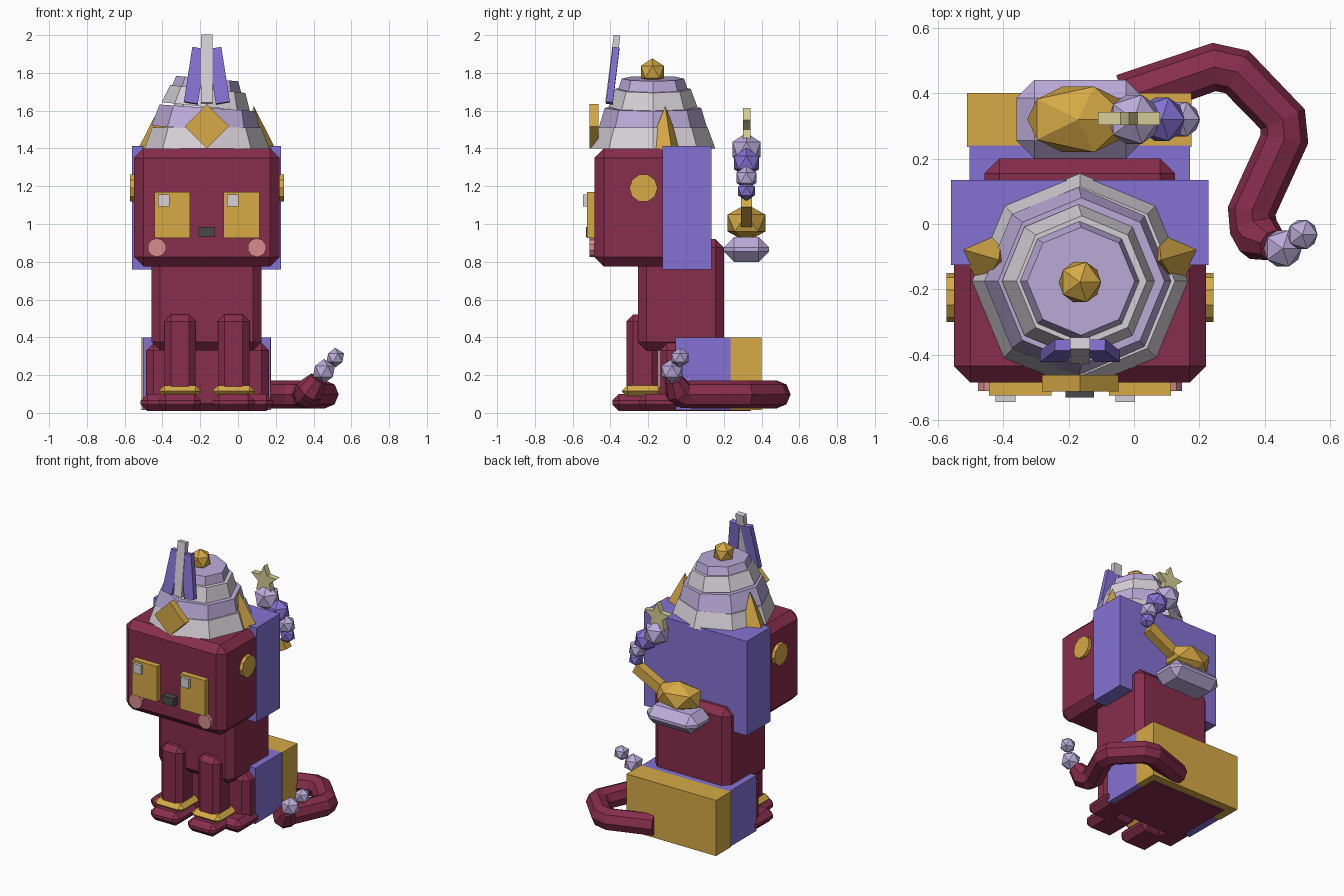
import bpy, bmesh, math
from mathutils import Vector, Matrix

if "Cube" in bpy.data.objects:
    bpy.data.objects.remove(bpy.data.objects["Cube"])

CX = -0.165  # body centre line


def material(name, r, g, b):
    lin = [((c / 255 + 0.055) / 1.055) ** 2.4 for c in (r, g, b)] + [1]
    m = bpy.data.materials.new(name)
    m.use_nodes = True
    m.diffuse_color = lin
    m.node_tree.nodes["Principled BSDF"].inputs["Base Color"].default_value = lin
    return m


MAROON = material("maroon", 135, 45, 76)
GOLD = material("gold", 214, 170, 70)
PURPLE = material("purple", 132, 114, 212)
LAVENDER = material("lavender", 188, 172, 218)
PALE = material("pale grey", 214, 209, 216)
DARK = material("dark grey", 74, 74, 76)
PINK = material("pink", 215, 140, 140)
KHAKI = material("pale khaki", 214, 206, 150)


def finish(name, bm, mat, matrix=Matrix()):
    bm.transform(matrix)
    bmesh.ops.recalc_face_normals(bm, faces=bm.faces)
    me = bpy.data.meshes.new(name)
    bm.to_mesh(me)
    bm.free()
    me.materials.append(mat)
    ob = bpy.data.objects.new(name, me)
    bpy.context.scene.collection.objects.link(ob)
    return ob


def box(name, mat, lo, hi, bevel=0.0):
    lo, hi = Vector(lo), Vector(hi)
    bm = bmesh.new()
    bmesh.ops.create_cube(bm, size=1)
    bm.transform(Matrix.Translation((lo + hi) / 2) @ Matrix.Diagonal(hi - lo).to_4x4())
    if bevel:
        bmesh.ops.bevel(bm, geom=bm.edges[:], offset=bevel, segments=1, affect='EDGES')
    return finish(name, bm, mat)


def bar(name, mat, a, b, width, depth):
    """Rectangular bar running from a to b."""
    a, b = Vector(a), Vector(b)
    bm = bmesh.new()
    bmesh.ops.create_cube(bm, size=1)
    z = (b - a).normalized()
    x = Vector((0, 1, 0)).cross(z).normalized()
    rot = Matrix((x, z.cross(x), z)).transposed().to_4x4()
    return finish(name, bm, mat, Matrix.Translation((a + b) / 2) @ rot
                  @ Matrix.Diagonal((width, depth, (b - a).length, 1)))


def cone(name, mat, pos, r1, r2, height, sides, axis='Z', tilt=0.0, spin=0.0):
    bm = bmesh.new()
    bmesh.ops.create_cone(bm, cap_ends=True, segments=sides, radius1=r1, radius2=r2, depth=height)
    turn = {'X': Matrix.Rotation(math.pi / 2, 4, 'Y'),
            'Y': Matrix.Rotation(math.pi / 2, 4, 'X'), 'Z': Matrix()}[axis]
    return finish(name, bm, mat, Matrix.Translation(pos) @ Matrix.Rotation(tilt, 4, 'Y')
                  @ turn @ Matrix.Rotation(spin, 4, 'Z'))


def ball(name, mat, pos, radius, scale=(1, 1, 1)):
    bm = bmesh.new()
    bmesh.ops.create_icosphere(bm, subdivisions=1, radius=radius)
    return finish(name, bm, mat, Matrix.Translation(pos) @ Matrix.Diagonal((*scale, 1)))


# Head, hair and body
box("head", MAROON, (-0.55, -0.485, 0.775), (0.22, 0.12, 1.40), 0.05)
box("hair_back", PURPLE, (-0.56, -0.125, 0.76), (0.228, 0.135, 1.413))
box("body", MAROON, (-0.457, -0.255, 0.33), (0.125, 0.2, 0.92), 0.045)
box("haunches", MAROON, (-0.487, -0.14, 0.01), (0.165, 0.38, 0.37), 0.04)
box("saddle_blanket", PURPLE, (-0.503, -0.055, 0.015), (0.172, 0.24, 0.40))
box("saddle_chest", GOLD, (-0.51, 0.235, 0.015), (0.176, 0.40, 0.40))
box("nose", DARK, (-0.21, -0.53, 0.93), (-0.122, -0.47, 0.985))

# Paired parts
for side, s in (("right", -1), ("left", 1)):
    def pair(name, mat, cx, hx, y0, y1, z0, z1, bevel=0.0):
        x = CX + s * cx
        box(f"{side}_{name}", mat, (x - hx, y0, z0), (x + hx, y1, z1), bevel)

    pair("eye", GOLD, 0.183, 0.095, -0.525, -0.47, 0.925, 1.17)
    pair("front_leg", MAROON, 0.142, 0.083, -0.315, -0.145, 0.03, 0.52, 0.035)
    pair("anklet", GOLD, 0.142, 0.112, -0.34, -0.12, 0.085, 0.145, 0.029)
    pair("front_foot", MAROON, 0.142, 0.112, -0.39, -0.13, 0.01, 0.1, 0.035)
    pair("hind_foot", MAROON, 0.25, 0.1, -0.25, -0.01, 0.01, 0.1, 0.035)
    gx = CX + s * 0.183 - 0.045
    box(f"{side}_eye_glint", PALE, (gx - 0.03, -0.545, 1.092), (gx + 0.03, -0.51, 1.155))
    cone(f"{side}_cheek", PINK, (CX + s * 0.265, -0.49, 0.875), 0.05, 0.05, 0.04, 10, 'Y')
    cone(f"{side}_ear_disc", GOLD, (CX + s * 0.378, -0.225, 1.19), 0.075, 0.075, 0.06, 10, 'X')
    # Pointed hat ornament and slanted plume
    cone(f"{side}_hat_spike", GOLD, (CX + s * 0.26, -0.11, 1.505), 0.1, 0.0, 0.24, 4,
         tilt=-s * 0.1, spin=0.35 * s)
    bar(f"{side}_plume", PURPLE, (CX + s * 0.085, -0.405, 1.64),
        (CX + s * 0.04, -0.37, 1.93), 0.075, 0.035)

# Tiered hat: base height, height, lower and upper radius, tilt in degrees
tiers = [(1.40, 0.11, 0.33, 0.29, 0), (1.50, 0.115, 0.29, 0.255, 4),
         (1.62, 0.095, 0.235, 0.2, 6), (1.71, 0.06, 0.185, 0.165, 5)]
for i, (z, h, r1, r2, deg) in enumerate(tiers):
    cone(f"hat_tier_{i + 1}", LAVENDER if i % 2 else PALE, (CX, -0.175, z + h / 2),
         r1, r2, h, 8, tilt=math.radians(deg))
cone("hat_core", PALE, (CX, -0.175, 1.56), 0.24, 0.15, 0.3, 8)
ball("hat_bobble", GOLD, (CX, -0.178, 1.805), 0.072)
cone("hat_diamond", GOLD, (CX, -0.487, 1.517), 0.117, 0.117, 0.05, 4, 'Y')
bar("middle_plume", PALE, (CX, -0.41, 1.64), (CX, -0.365, 2.0), 0.06, 0.035)

# Tail
path = [(-0.03, 0.385), (0.245, 0.48), (0.315, 0.465), (0.455, 0.32), (0.46, 0.26),
        (0.36, 0.04), (0.365, -0.01)]
points = [(x, y, 0.098) for x, y in path] + [(0.385, -0.045, 0.12), (0.425, -0.065, 0.18)]
curve = bpy.data.curves.new("tail", 'CURVE')
curve.dimensions = '3D'
curve.bevel_depth = 0.074
curve.bevel_resolution = 2
curve.use_fill_caps = True
spline = curve.splines.new('POLY')
spline.points.add(len(points) - 1)
for p, co in zip(spline.points, points):
    p.co = (*co, 1)
    p.radius = 1 if co[2] < 0.15 else 0.65
spline.use_smooth = False
curve.materials.append(MAROON)
tail = bpy.data.objects.new("tail", curve)
bpy.context.scene.collection.objects.link(tail)
bpy.ops.object.select_all(action='DESELECT')
tail.select_set(True)
bpy.context.view_layer.objects.active = tail
bpy.ops.object.convert(target='MESH')
ball("tail_tuft_lower", LAVENDER, (0.455, -0.075, 0.22), 0.065)
ball("tail_tuft_tip", LAVENDER, (0.515, -0.032, 0.292), 0.052)

# Floating lamp: saucer, bulb, spout, puffs of smoke and star
box("lamp_saucer", LAVENDER, (-0.36, 0.2, 0.80), (0.03, 0.44, 0.93), 0.055)
ball("lamp_bulb", GOLD, (-0.17, 0.32, 1.005), 1, (0.175, 0.118, 0.1))
bar("lamp_spout", GOLD, (-0.08, 0.32, 1.0), (0.15, 0.32, 1.12), 0.07, 0.06)
puffs = [((0.155, 1.175), 0.052), ((0.145, 1.245), 0.062), ((0.085, 1.325), 0.078), ((0, 1.395), 0.088)]
for i, ((x, z), r) in enumerate(puffs):
    ball(f"smoke_puff_{i + 1}", LAVENDER if i % 2 else PURPLE, (x, 0.32, z), r)

bm = bmesh.new()
ring = []
for i in range(10):
    a = math.pi / 2 + i * math.pi / 5
    r = 0.045 if i % 2 else 0.1
    ring.append(bm.verts.new((-0.015 + r * math.cos(a), 0.302, 1.515 + r * math.sin(a))))
face = bm.faces.new(ring)
top = bmesh.ops.extrude_face_region(bm, geom=[face])["geom"]
bmesh.ops.translate(bm, vec=(0, 0.04, 0), verts=[v for v in top if isinstance(v, bmesh.types.BMVert)])
finish("star", bm, KHAKI)
